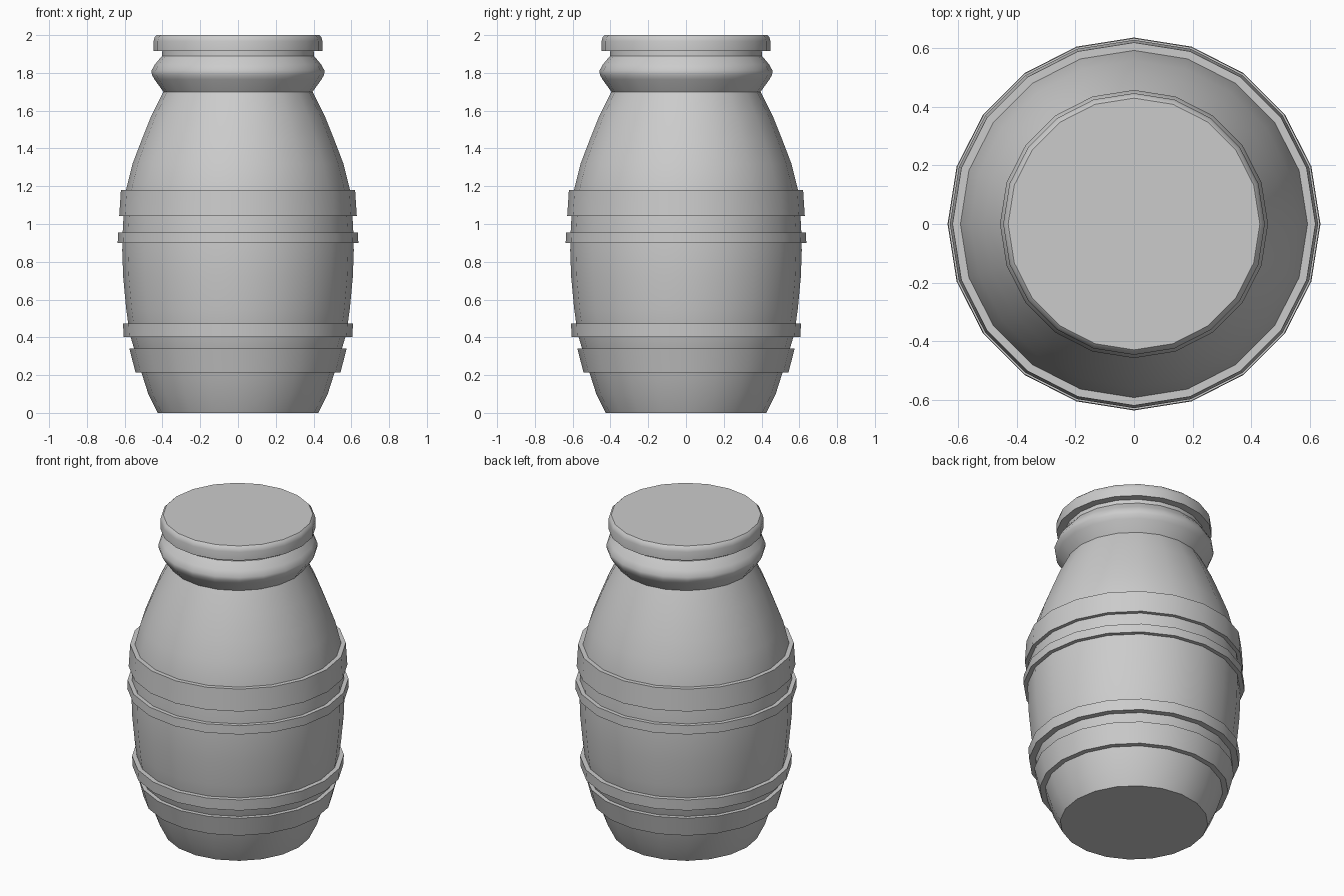
import bpy, bmesh, math

if "Cube" in bpy.data.objects:
    bpy.data.objects.remove(bpy.data.objects["Cube"])

SIDES = 20


def lathe(name, profile, closed=False):
    """Spin an (r, z) profile about z; open profiles are capped at both ends."""
    bm = bmesh.new()
    rings = []
    for r, z in profile:
        rings.append([bm.verts.new((r * math.cos(2 * math.pi * i / SIDES),
                                    r * math.sin(2 * math.pi * i / SIDES), z))
                      for i in range(SIDES)])
    pairs = list(zip(rings, rings[1:]))
    if closed:
        pairs.append((rings[-1], rings[0]))
    for a, b in pairs:
        for i in range(SIDES):
            j = (i + 1) % SIDES
            bm.faces.new((a[i], a[j], b[j], b[i]))
    if not closed:
        bm.faces.new(rings[0][::-1])
        bm.faces.new(rings[-1])
    bmesh.ops.recalc_face_normals(bm, faces=bm.faces)
    mesh = bpy.data.meshes.new(name)
    bm.to_mesh(mesh)
    bm.free()
    obj = bpy.data.objects.new(name, mesh)
    bpy.context.collection.objects.link(obj)
    bpy.ops.object.select_all(action='DESELECT')
    obj.select_set(True)
    bpy.context.view_layer.objects.active = obj
    bpy.ops.object.shade_smooth_by_angle(angle=math.radians(35))
    return obj


# Barrel body
lathe("barrel_body", [(0.425, 0), (0.475, 0.10), (0.51, 0.21), (0.55, 0.34), (0.574, 0.42),
                      (0.592, 0.55), (0.608, 0.72), (0.613, 0.86), (0.61, 0.97),
                      (0.605, 1.06), (0.593, 1.18), (0.558, 1.32), (0.512, 1.44),
                      (0.46, 1.57), (0.395, 1.70)])

# Hoops: bottom radius, bottom z, top radius, top z, inner radii
hoops = [("bottom_hoop", 0.543, 0.215, 0.575, 0.34, 0.50, 0.535),
         ("lower_hoop", 0.605, 0.403, 0.609, 0.472, 0.56, 0.57),
         ("middle_hoop", 0.637, 0.90, 0.635, 0.955, 0.60, 0.60),
         ("upper_hoop", 0.629, 1.042, 0.62, 1.18, 0.595, 0.583)]
for name, r0, z0, r1, z1, i0, i1 in hoops:
    lathe(name, [(r0, z0), (r1, z1), (i1, z1), (i0, z0)], closed=True)

# Rounded collar and short neck
lathe("neck_collar", [(0.395, 1.70), (0.442, 1.765), (0.456, 1.79), (0.458, 1.812),
                      (0.44, 1.845), (0.402, 1.89), (0.40, 1.94)])

# Lid with rounded top edge
lathe("lid", [(0.447, 1.915), (0.447, 1.968), (0.442, 1.988), (0.43, 2.0)])
